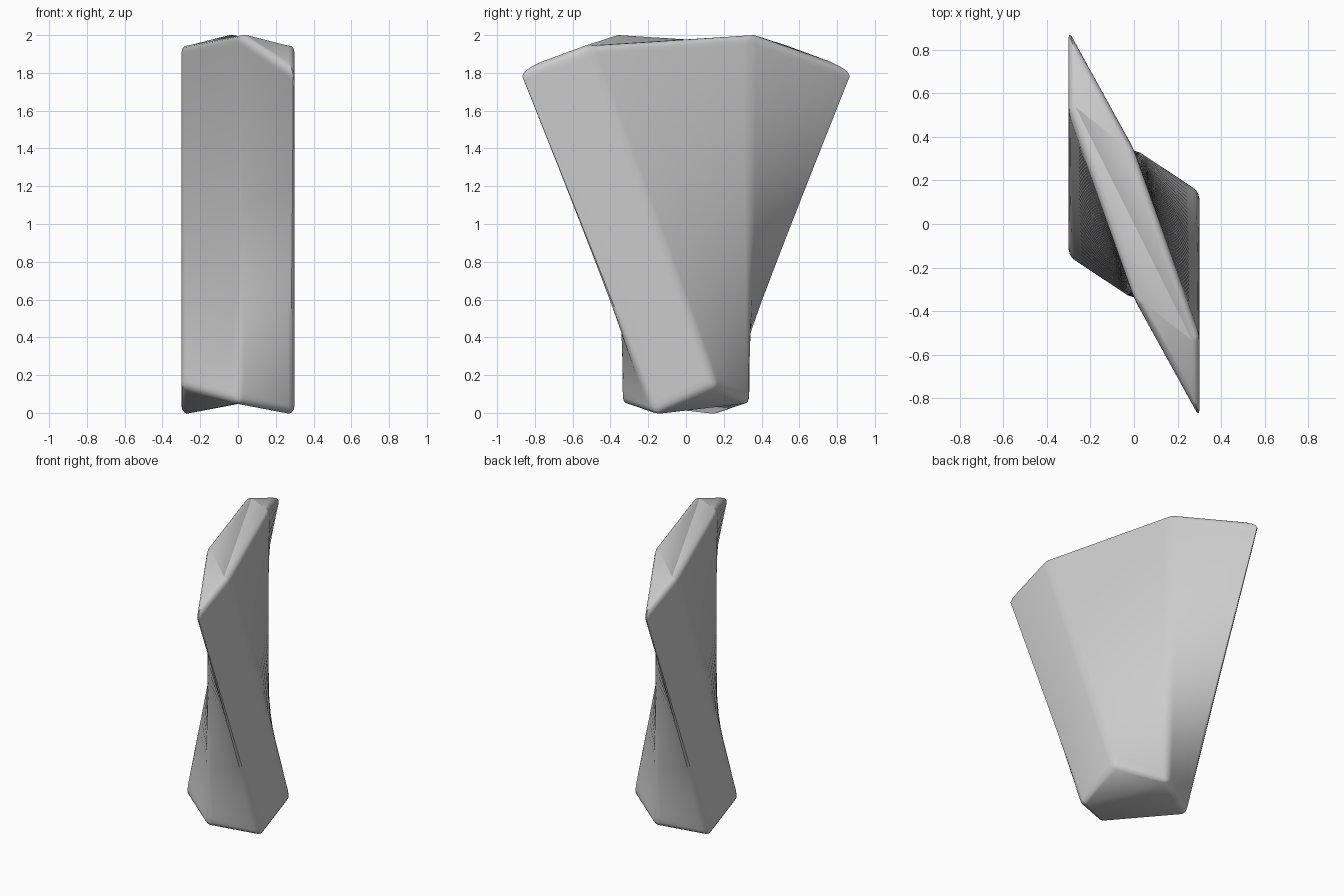
import bpy, bmesh
from mathutils import Vector

cube = bpy.data.objects.get("Cube")
if cube:
    bpy.data.objects.remove(cube)

RINGS = 32
BEVEL = 0.035

# half of each six-sided outline; the other half is its half-turn about z
top_half = [(0, 0.34, 2.01), (-0.3, 0.90, 1.81), (-0.3, 0.52, 1.95)]
base_half = [(0, 0.345, 0.05), (-0.3, 0.17, -0.01), (-0.3, -0.16, 0.14)]


def outline(half):
    pts = [Vector(p) for p in half]
    return pts + [Vector((-p.x, -p.y, p.z)) for p in pts]


# grey surface
mat = bpy.data.materials.new("grey")
mat.use_nodes = True
grey = (0.6, 0.6, 0.6, 1)
mat.diffuse_color = grey
mat.node_tree.nodes["Principled BSDF"].inputs["Base Color"].default_value = grey

# twisted body lofted between the two outlines
bm = bmesh.new()
base, top = outline(base_half), outline(top_half)
rings = []
for i in range(RINGS + 1):
    t = i / RINGS
    rings.append([bm.verts.new(a.lerp(b, t)) for a, b in zip(base, top)])
for low, high in zip(rings, rings[1:]):
    for k in range(6):
        n = (k + 1) % 6
        bm.faces.new((low[k], low[n], high[n], high[k]))

# folded caps: two tip triangles and a creased middle
for tri in ((0, 1, 2), (0, 2, 5), (2, 3, 5), (3, 4, 5)):
    bm.faces.new([rings[-1][k] for k in tri])
for tri in ((1, 2, 3), (1, 3, 0), (0, 3, 4), (0, 4, 5)):
    bm.faces.new([rings[0][k] for k in reversed(tri)])
bmesh.ops.recalc_face_normals(bm, faces=bm.faces)

# soft rounding on the long corners and both rims
sharp = [bm.edges.get((r[k], r[(k + 1) % 6])) for r in (rings[0], rings[-1]) for k in range(6)]
sharp += [bm.edges.get((a[k], b[k])) for a, b in zip(rings, rings[1:]) for k in range(6)]
bmesh.ops.bevel(bm, geom=sharp, offset=BEVEL, offset_type='OFFSET', segments=3,
                profile=0.5, affect='EDGES', clamp_overlap=False)

mesh = bpy.data.meshes.new("twisted_body")
bm.to_mesh(mesh)
bm.free()
mesh.materials.append(mat)
body = bpy.data.objects.new("twisted_body", mesh)
bpy.context.collection.objects.link(body)
bpy.context.view_layer.objects.active = body
body.select_set(True)
bpy.ops.object.shade_smooth_by_angle(angle=0.6)
